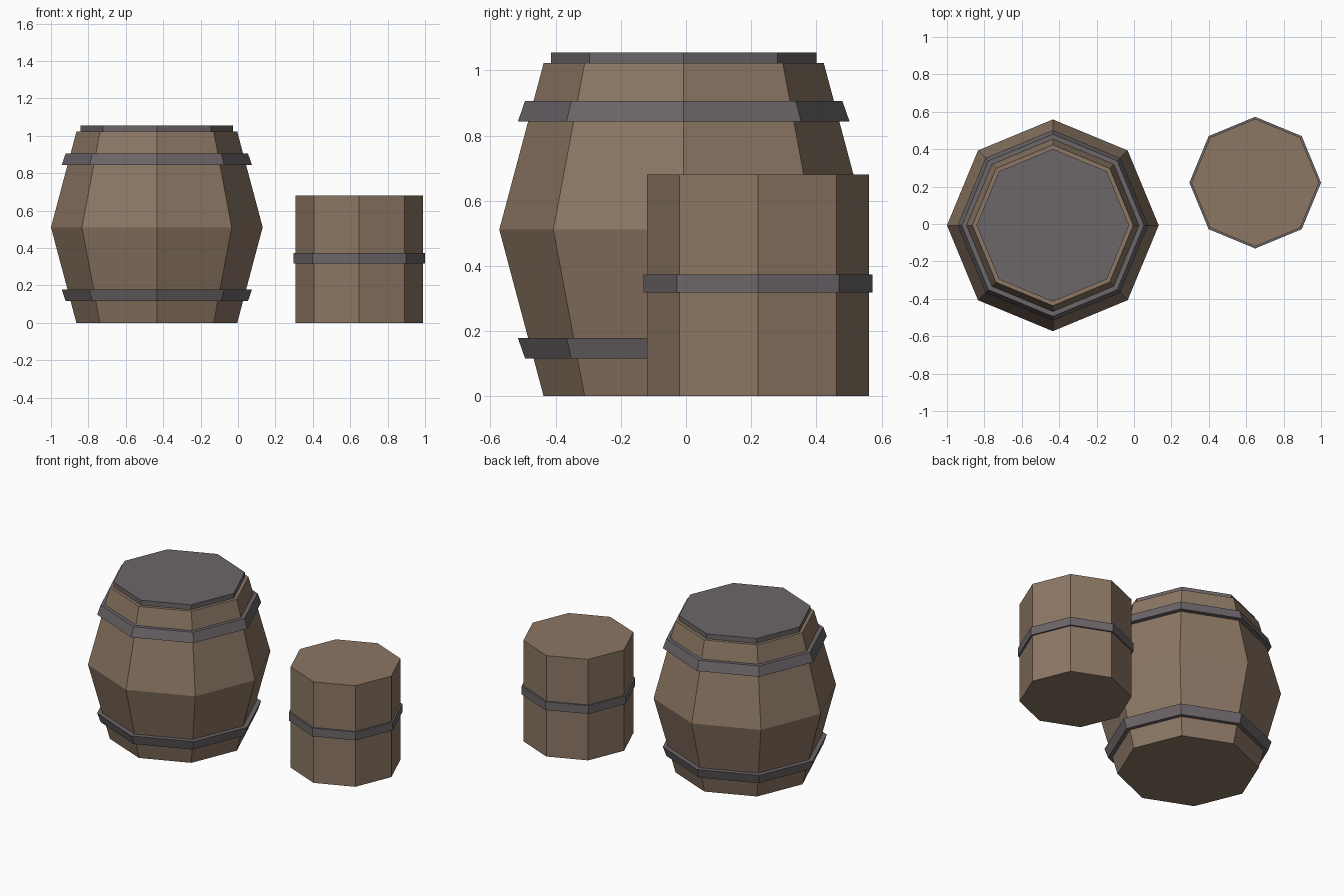
import bpy
import bmesh
import math

if "Cube" in bpy.data.objects:
    bpy.data.objects.remove(bpy.data.objects["Cube"])

SIDES = 8


def material(name, color):
    m = bpy.data.materials.new(name)
    m.diffuse_color = (*color, 1.0)
    m.use_nodes = True
    m.node_tree.nodes["Principled BSDF"].inputs["Base Color"].default_value = m.diffuse_color
    return m


WOOD = material("brown_wood", (0.262, 0.184, 0.127))
IRON = material("grey_iron", (0.150, 0.132, 0.141))


def lathe(name, center, profile, mat, ring=False):
    """Turn a (radius, z) profile, listed bottom to top, into an octagonal solid.
    With ring=True the profile closes on itself; otherwise the ends are capped."""
    bm = bmesh.new()
    loops = []
    for r, z in profile:
        loops.append([bm.verts.new((r * math.cos(i * math.tau / SIDES),
                                    r * math.sin(i * math.tau / SIDES), z))
                      for i in range(SIDES)])
    pairs = list(zip(loops, loops[1:]))
    if ring:
        pairs.append((loops[-1], loops[0]))
    else:
        bm.faces.new(loops[0][::-1])
        bm.faces.new(loops[-1])
    for a, b in pairs:
        for i in range(SIDES):
            j = (i + 1) % SIDES
            bm.faces.new((a[i], a[j], b[j], b[i]))
    bmesh.ops.recalc_face_normals(bm, faces=bm.faces)
    mesh = bpy.data.meshes.new(name)
    bm.to_mesh(mesh)
    bm.free()
    mesh.materials.append(mat)
    obj = bpy.data.objects.new(name, mesh)
    obj.location = (*center, 0)
    bpy.context.collection.objects.link(obj)
    return obj


def hoop(name, center, bottom, top, inner):
    """Solid band from two outer (radius, z) edges and two inner radii."""
    lathe(name, center, [bottom, top, (inner[1], top[1]), (inner[0], bottom[1])],
          IRON, ring=True)


# Large bulging barrel
BIG = (-0.434, -0.007)
lathe("barrel_body", BIG, [(0.43, 0), (0.566, 0.511), (0.43, 1.022)], WOOD)
lathe("barrel_lid", BIG, [(0.408, 1.0), (0.408, 1.055)], IRON)
hoop("barrel_lower_hoop", BIG, (0.487, 0.116), (0.509, 0.179), (0.455, 0.472))
hoop("barrel_upper_hoop", BIG, (0.509, 0.843), (0.487, 0.906), (0.472, 0.455))

# Small straight keg
SMALL = (0.648, 0.221)
lathe("keg_body", SMALL, [(0.341, 0), (0.341, 0.681)], WOOD)
hoop("keg_hoop", SMALL, (0.352, 0.318), (0.352, 0.374), (0.335, 0.335))
